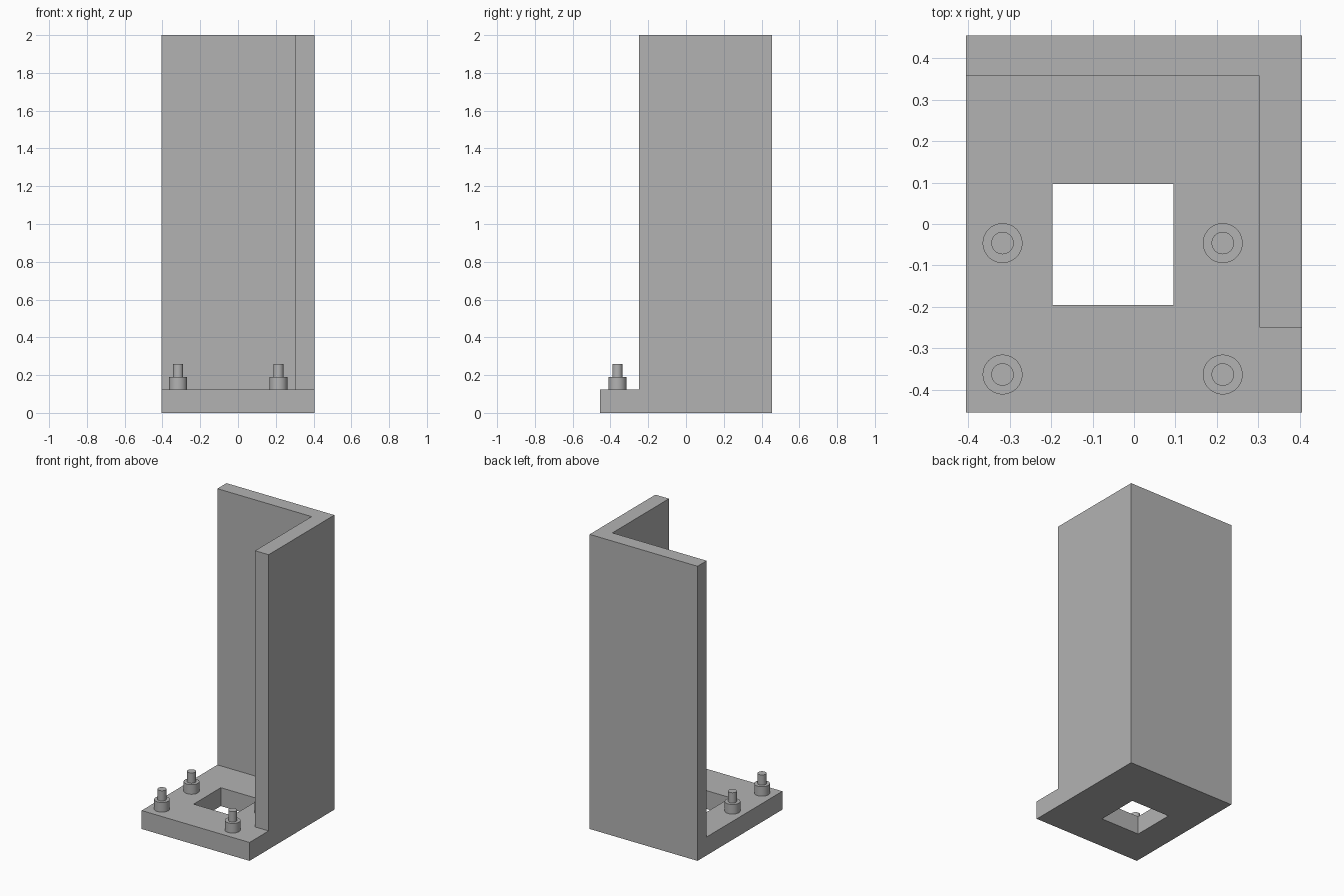
import bpy, bmesh, math

cube = bpy.data.objects.get("Cube")
if cube:
    bpy.data.objects.remove(cube, do_unlink=True)

# Single plain grey
grey = bpy.data.materials.new("plain_grey")
grey.use_nodes = True
colour = (0.45, 0.45, 0.45, 1)
grey.diffuse_color = colour
grey.node_tree.nodes["Principled BSDF"].inputs["Base Color"].default_value = colour


def add_object(name, bm):
    bmesh.ops.recalc_face_normals(bm, faces=bm.faces)
    mesh = bpy.data.meshes.new(name)
    bm.to_mesh(mesh)
    bm.free()
    mesh.materials.append(grey)
    obj = bpy.data.objects.new(name, mesh)
    bpy.context.collection.objects.link(obj)
    return obj


def extrude_up(bm, faces, height):
    result = bmesh.ops.extrude_face_region(bm, geom=faces)["geom"]
    verts = [g for g in result if isinstance(g, bmesh.types.BMVert)]
    bmesh.ops.translate(bm, verts=verts, vec=(0, 0, height))
    return [g for g in result if isinstance(g, bmesh.types.BMFace)]


# Bracket: floor plate with a square opening and an L-shaped wall in one solid
PLATE_TOP, WALL_TOP = 0.125, 2.0
WALL_X, WALL_FRONT, WALL_BACK = 0.303, -0.25, 0.357
xs = [-0.405, -0.197, 0.095, WALL_X, 0.405]
ys = [-0.455, WALL_FRONT, -0.195, 0.097, WALL_BACK, 0.455]

bm = bmesh.new()
grid = [[bm.verts.new((x, y, 0)) for y in ys] for x in xs]
for i in range(len(xs) - 1):
    for j in range(len(ys) - 1):
        if (i, j) != (1, 2):
            bm.faces.new((grid[i][j], grid[i + 1][j], grid[i + 1][j + 1], grid[i][j + 1]))
bottom = list(bm.faces)
bottom_copy = bmesh.ops.duplicate(bm, geom=bottom)["geom"]
top = extrude_up(bm, [f for f in bottom_copy if isinstance(f, bmesh.types.BMFace)], PLATE_TOP)
bmesh.ops.remove_doubles(bm, verts=bm.verts, dist=0.0001)


def under_wall(face):
    c = face.calc_center_median()
    return c.y > WALL_BACK or (c.x > WALL_X and c.y > WALL_FRONT)


extrude_up(bm, [f for f in top if f.is_valid and under_wall(f)], WALL_TOP - PLATE_TOP)

# Merge the coplanar panels of the upright sides
bm.normal_update()
upright = [e for e in bm.edges if len(e.link_faces) == 2
           and all(abs(f.normal.z) < 0.5 for f in e.link_faces)]
bmesh.ops.dissolve_limit(bm, angle_limit=math.radians(1), edges=upright, verts=[])
add_object("wall_bracket", bm)


# Stepped pegs: wide collar with a slim pin on top
def cylinder(name, x, y, radius, z0, z1):
    bm = bmesh.new()
    bmesh.ops.create_cone(bm, cap_ends=True, segments=48, radius1=radius,
                          radius2=radius, depth=z1 - z0)
    bmesh.ops.translate(bm, verts=bm.verts, vec=(x, y, (z0 + z1) / 2))
    for f in bm.faces:
        f.smooth = len(f.verts) == 4
    for e in bm.edges:
        e.smooth = all(f.smooth for f in e.link_faces)
    return add_object(name, bm)


for side, x in (("right", -0.317), ("left", 0.214)):
    for end, y in (("front", -0.363), ("back", -0.046)):
        cylinder(f"{end}_{side}_collar", x, y, 0.048, PLATE_TOP, 0.19)
        cylinder(f"{end}_{side}_pin", x, y, 0.027, 0.19, 0.26)
